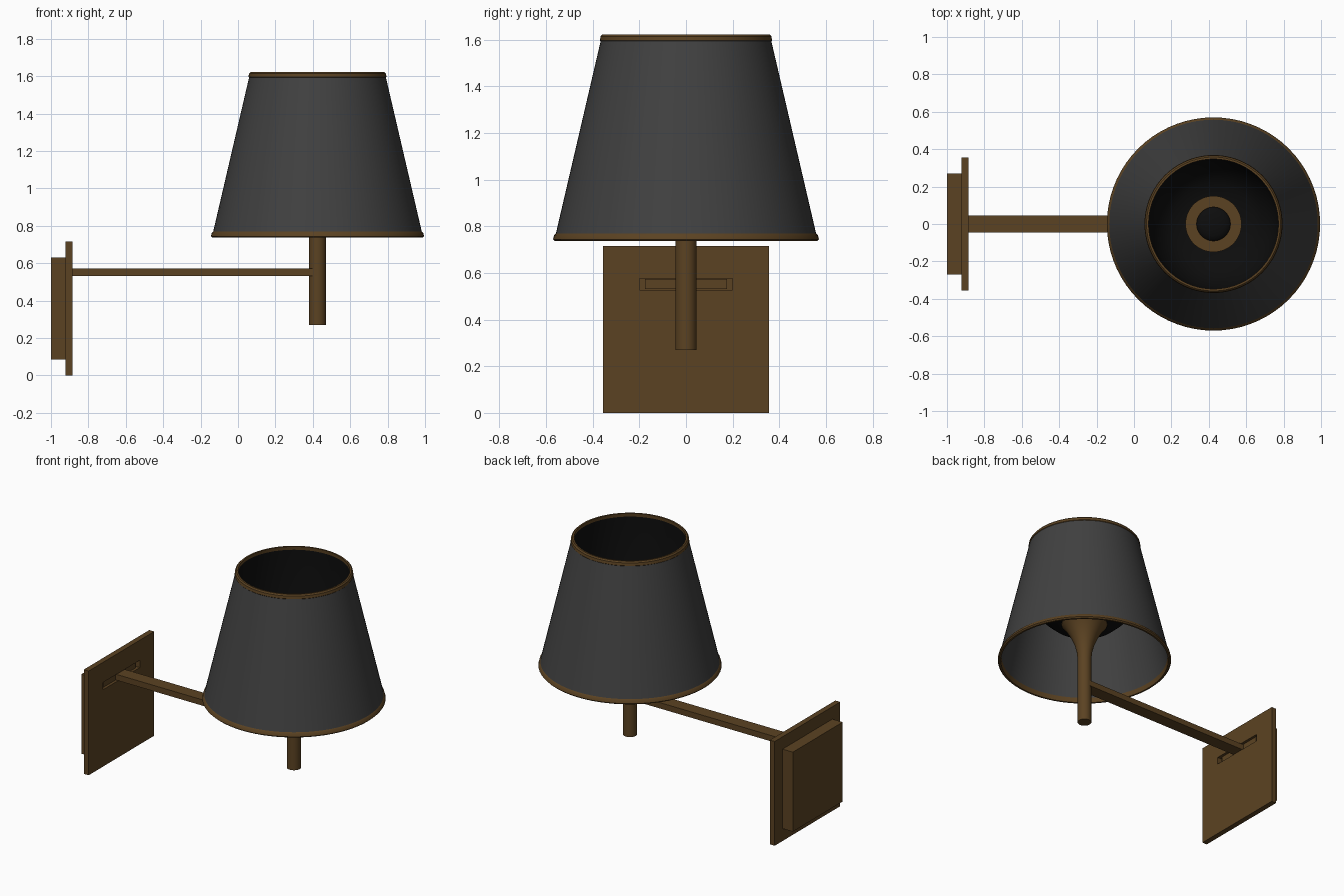
import bpy, bmesh, math
from mathutils import Vector

cube = bpy.data.objects.get("Cube")
if cube:
    bpy.data.objects.remove(cube, do_unlink=True)


def material(name, color):
    m = bpy.data.materials.new(name)
    m.use_nodes = True
    m.diffuse_color = (*color, 1)
    bsdf = next(n for n in m.node_tree.nodes if n.type == 'BSDF_PRINCIPLED')
    bsdf.inputs["Base Color"].default_value = (*color, 1)
    bsdf.inputs["Roughness"].default_value = 0.7
    return m


BRONZE = material("aged bronze", (0.105, 0.055, 0.016))
FABRIC = material("charcoal fabric", (0.052, 0.052, 0.052))
BLACK = material("black lining", (0.004, 0.004, 0.004))
LAMP_X = 0.425


def finish(bm, name, mat):
    bmesh.ops.recalc_face_normals(bm, faces=bm.faces)
    mesh = bpy.data.meshes.new(name)
    bm.to_mesh(mesh)
    bm.free()
    mesh.materials.append(mat)
    obj = bpy.data.objects.new(name, mesh)
    bpy.context.scene.collection.objects.link(obj)
    return obj


def box(name, x, y, z, mat):
    """Box from (min, max) pairs on each axis."""
    bm = bmesh.new()
    bmesh.ops.create_cube(bm, size=1)
    for v in bm.verts:
        v.co = Vector([a + (b - a) * (c + 0.5) for (a, b), c in zip((x, y, z), v.co)])
    return finish(bm, name, mat)


def lathe(name, profile, mat, closed=False):
    """Revolve (radius, height) points about the lamp axis."""
    bm = bmesh.new()
    verts = [bm.verts.new((r, 0, z)) for r, z in profile]
    edges = [bm.edges.new(p) for p in zip(verts, verts[1:])]
    if closed:
        edges.append(bm.edges.new((verts[-1], verts[0])))
    bmesh.ops.spin(bm, geom=verts + edges, cent=(0, 0, 0), axis=(0, 0, 1),
                   angle=math.tau, steps=72)
    bmesh.ops.remove_doubles(bm, verts=bm.verts, dist=0.0005)
    obj = finish(bm, name, mat)
    obj.location.x = LAMP_X
    bpy.ops.object.select_all(action='DESELECT')
    obj.select_set(True)
    bpy.context.view_layer.objects.active = obj
    bpy.ops.object.shade_smooth_by_angle(angle=math.radians(35))
    return obj


def trim_ring(name, r_in, r_out, z0, z1, lean):
    """Rounded binding ring that leans with the shade."""
    b = 0.008
    lathe(name, [(r_in + lean, z0), (r_out + lean - b, z0), (r_out + lean, z0 + b),
                 (r_out, z1 - b), (r_out - b, z1), (r_in, z1)], BRONZE, closed=True)


# Wall mount: rear box and slotted plate
box("wall_box", (-1.0, -0.92), (-0.27, 0.27), (0.085, 0.63), BRONZE)
plate = box("wall_plate", (-0.922, -0.885), (-0.355, 0.355), (0, 0.715), BRONZE)
cutter = box("slot_cutter", (-0.917, -0.8), (-0.2, 0.2), (0.527, 0.577), BRONZE)
cutter.hide_render = True
cutter.hide_viewport = True
slot = plate.modifiers.new("slot", 'BOOLEAN')
slot.operation = 'DIFFERENCE'
slot.solver = 'EXACT'
slot.object = cutter
box("swivel_bar", (-0.918, -0.9), (-0.175, 0.175), (0.53, 0.574), BRONZE)

# Arm and upright stem
box("arm", (-0.91, LAMP_X), (-0.045, 0.045), (0.532, 0.572), BRONZE)
lathe("stem", [(0, 0.27), (0.045, 0.27), (0.045, 0.76), (0, 0.76)], BRONZE)

# Flared holder with hollow top, and the dark socket inside
lathe("flared_holder", [(0.045, 0.74), (0.05, 0.8), (0.065, 0.86), (0.09, 0.92),
                        (0.125, 0.98), (0.15, 1.01), (0.15, 1.03), (0.09, 1.03),
                        (0.09, 0.94), (0, 0.94)], BRONZE)
lathe("socket", [(0.09, 1.0)] + [(0.089 * math.cos(a), 1.0 + 0.025 * math.sin(a))
                 for a in (0.4, 0.8, 1.2)] + [(0, 1.025)], BLACK)

# Black bowl between holder and shade top
lathe("inner_bowl", [(0.145, 1.015), (0.22, 1.03), (0.285, 1.09), (0.33, 1.17),
                     (0.35, 1.26), (0.349, 1.6)], BLACK)

# Tapered shade with bound edges
lathe("shade", [(0.562, 0.75), (0.363, 1.605), (0.353, 1.605), (0.552, 0.75)],
      FABRIC, closed=True)
trim_ring("top_trim", 0.347, 0.366, 1.588, 1.622, 0.003)
trim_ring("bottom_trim", 0.545, 0.565, 0.736, 0.77, 0.005)
